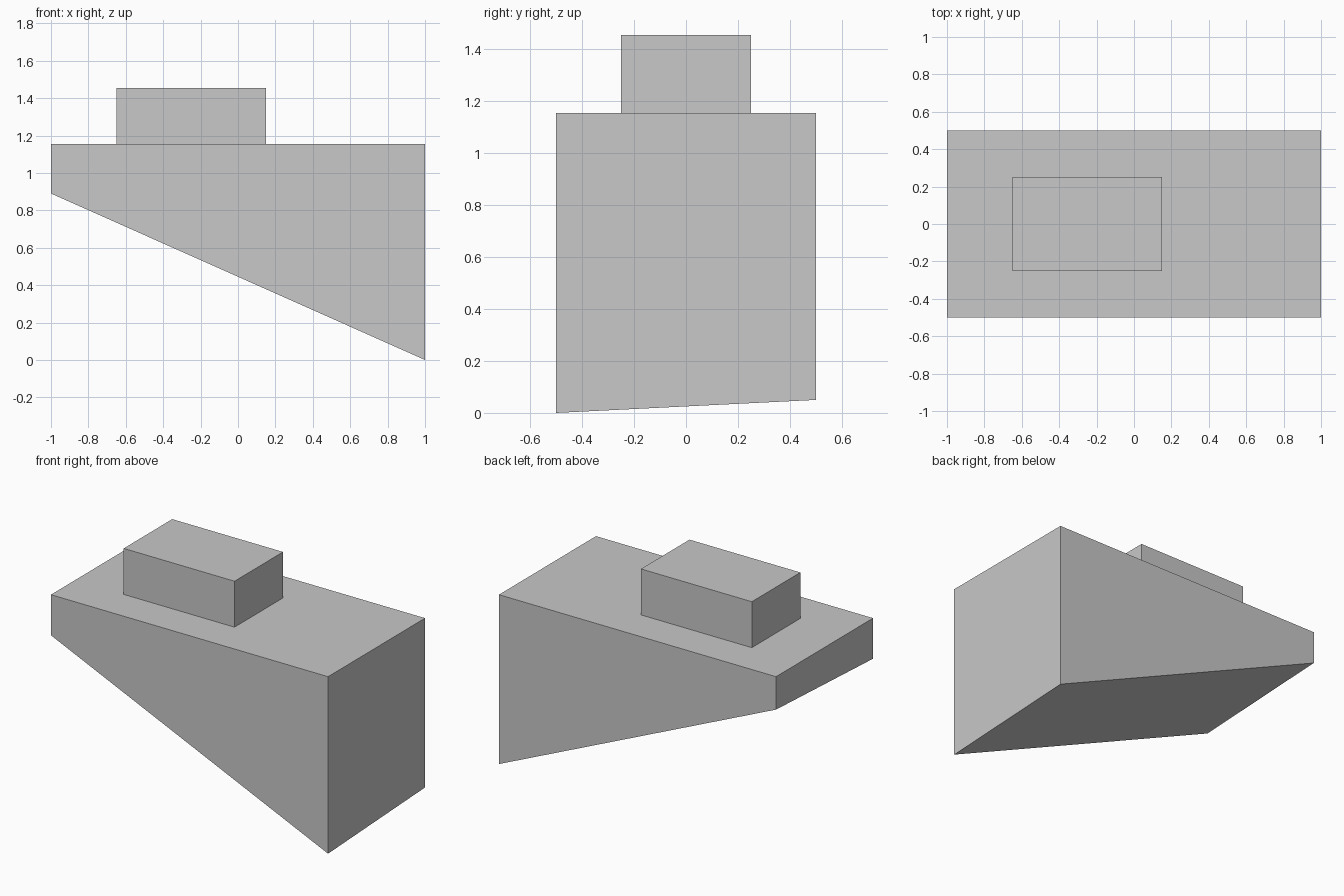
import bpy, bmesh

cube = bpy.data.objects.get("Cube")
if cube:
    bpy.data.objects.remove(cube)

# Single plain grey
grey = bpy.data.materials.new("plain_grey")
grey.use_nodes = True
colour = (0.58, 0.58, 0.58, 1)
grey.diffuse_color = colour
grey.node_tree.nodes["Principled BSDF"].inputs["Base Color"].default_value = colour

DECK = 1.155


def block(name, x_range, y_range, top, underside):
    """Flat-topped box whose underside height is a function of x and y."""
    bm = bmesh.new()
    bmesh.ops.create_cube(bm, size=1)
    for v in bm.verts:
        x = x_range[v.co.x > 0]
        y = y_range[v.co.y > 0]
        v.co = (x, y, top if v.co.z > 0 else underside(x, y))
    bmesh.ops.recalc_face_normals(bm, faces=bm.faces)
    mesh = bpy.data.meshes.new(name)
    bm.to_mesh(mesh)
    bm.free()
    mesh.materials.append(grey)
    obj = bpy.data.objects.new(name, mesh)
    bpy.context.collection.objects.link(obj)
    return obj


# Wedge body: underside slopes along x and tilts slightly along y
block("wedge_body", (-1, 1), (-0.5, 0.5), DECK,
      lambda x, y: 0.445 * (1 - x) + 0.05 * (y + 0.5))

# Small block standing on the flat deck
block("top_block", (-0.65, 0.15), (-0.25, 0.25), DECK + 0.3,
      lambda x, y: DECK)
